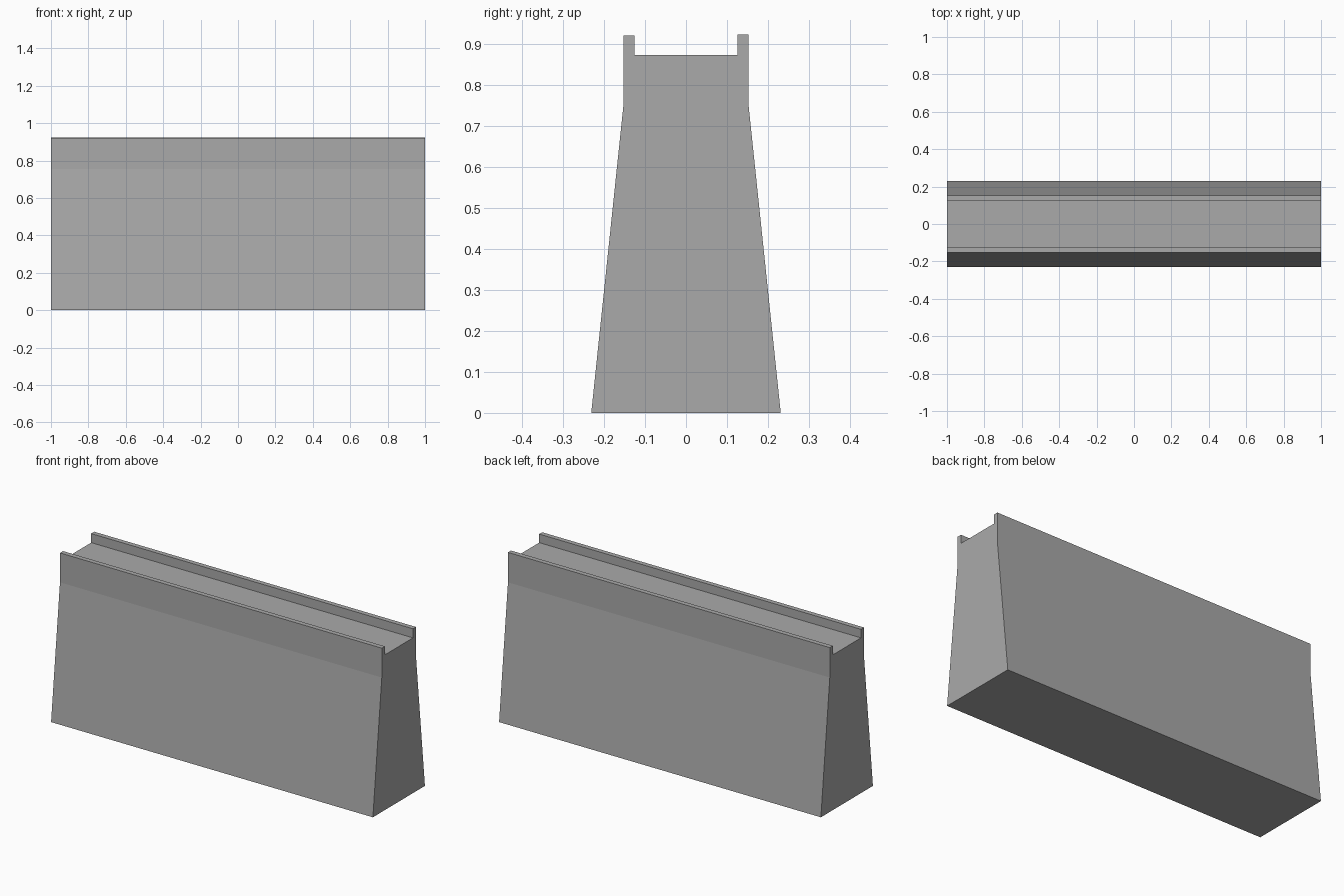
import bpy
import bmesh

if "Cube" in bpy.data.objects:
    bpy.data.objects.remove(bpy.data.objects["Cube"], do_unlink=True)

# Plain grey concrete
concrete = bpy.data.materials.new("concrete_grey")
concrete.use_nodes = True
grey = (0.4, 0.4, 0.4, 1.0)
concrete.diffuse_color = grey
concrete.node_tree.nodes["Principled BSDF"].inputs["Base Color"].default_value = grey

HALF_LENGTH = 1.0
BASE, TOP, INNER = 0.231, 0.152, 0.125   # half widths in y
SHOULDER, WALKWAY = 0.755, 0.872         # heights
FRONT_LIP, BACK_LIP = 0.92, 0.923

# Wall cross-section: battered sides, upright shoulders, lipped walkway
profile = [
    (-BASE, 0), (BASE, 0),
    (TOP, SHOULDER), (TOP, BACK_LIP), (INNER, BACK_LIP), (INNER, WALKWAY),
    (-INNER, WALKWAY), (-INNER, FRONT_LIP), (-TOP, FRONT_LIP), (-TOP, SHOULDER),
]

# Extrude the cross-section along the length of the wall
bm = bmesh.new()
end = bm.faces.new([bm.verts.new((-HALF_LENGTH, y, z)) for y, z in profile])
extruded = bmesh.ops.extrude_face_region(bm, geom=[end], use_keep_orig=True)
moved = [g for g in extruded["geom"] if isinstance(g, bmesh.types.BMVert)]
bmesh.ops.translate(bm, verts=moved, vec=(2 * HALF_LENGTH, 0, 0))
bmesh.ops.recalc_face_normals(bm, faces=bm.faces)

mesh = bpy.data.meshes.new("wall_section")
bm.to_mesh(mesh)
bm.free()
mesh.materials.append(concrete)
wall = bpy.data.objects.new("wall_section", mesh)
bpy.context.collection.objects.link(wall)
